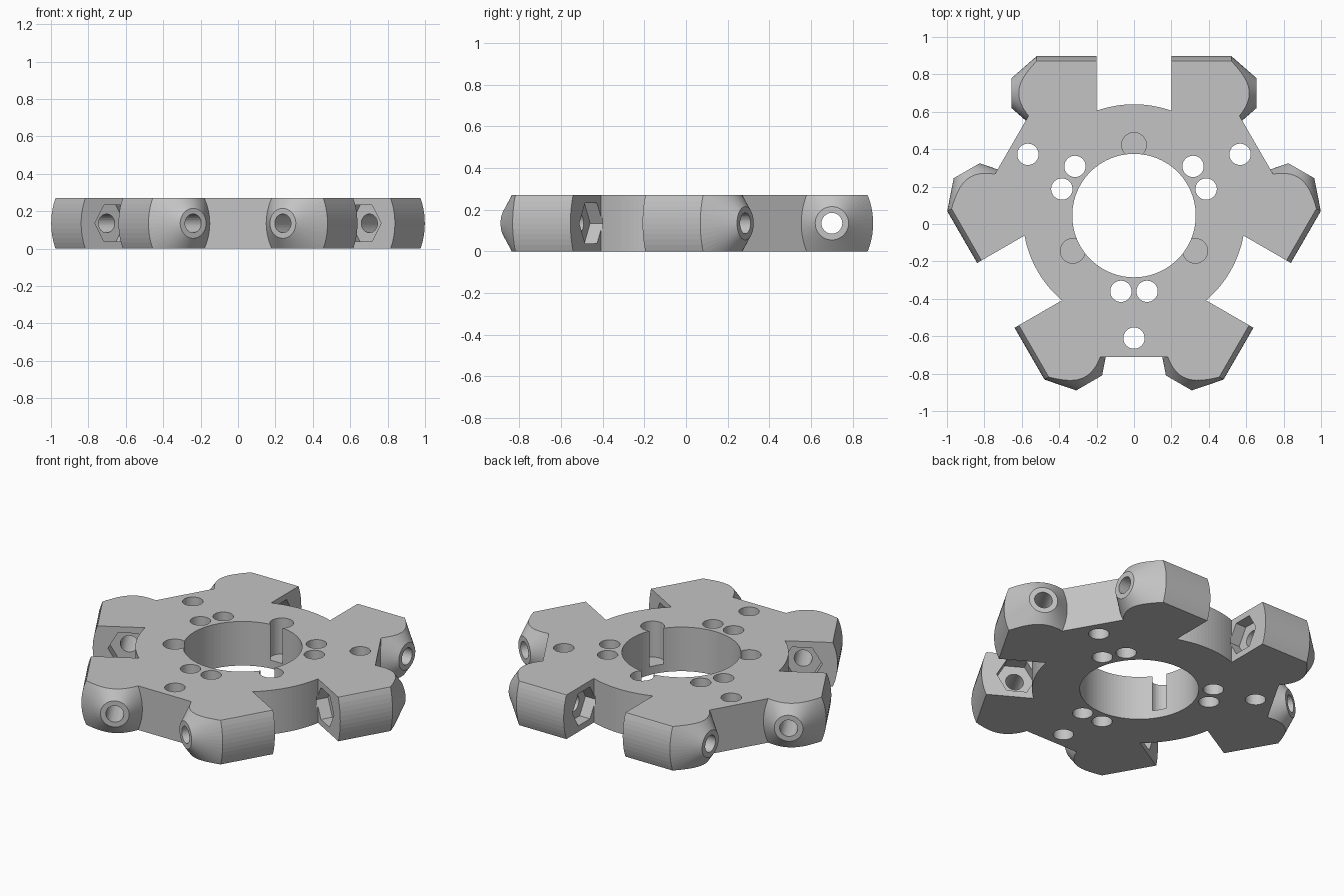
import bpy, bmesh
from math import cos, sin, pi, radians, sqrt
from mathutils import Matrix, Vector

if "Cube" in bpy.data.objects:
    bpy.data.objects.remove(bpy.data.objects["Cube"])

HEIGHT = 0.27
MID = HEIGHT / 2
DISC = 0.595      # radius of the notch floors
FLAT = 0.755      # centre to the flat sides
AXIS = 0.655      # centre to the cross-bore axis
SHIFT = Matrix.Translation((0, 0.045, 0))
TURNS = [Matrix.Rotation(radians(a), 4, "Z") for a in (0, 120, 240)]

grey = bpy.data.materials.new("plain grey")
grey.use_nodes = True
grey.diffuse_color = (0.55, 0.55, 0.55, 1)
grey.node_tree.nodes["Principled BSDF"].inputs["Base Color"].default_value = grey.diffuse_color


def loft(name, rings, matrix=Matrix()):
    """Closed solid through rings that have equal point counts."""
    bm = bmesh.new()
    loops = [[bm.verts.new(matrix @ Vector(p)) for p in ring] for ring in rings]
    for a, b in zip(loops, loops[1:]):
        for i in range(len(a)):
            j = (i + 1) % len(a)
            bm.faces.new((a[i], a[j], b[j], b[i]))
    bm.faces.new(loops[0][::-1])
    bm.faces.new(loops[-1])
    bmesh.ops.recalc_face_normals(bm, faces=bm.faces)
    mesh = bpy.data.meshes.new(name)
    bm.to_mesh(mesh)
    bm.free()
    mesh.materials.append(grey)
    obj = bpy.data.objects.new(name, mesh)
    bpy.context.scene.collection.objects.link(obj)
    return obj


def prism(name, outline, low, high, matrix=Matrix()):
    return loft(name, [[(x, y, z) for x, y in outline] for z in (low, high)], matrix)


def circle(x, y, r, n=40):
    return [(x + r * cos(2 * pi * i / n), y + r * sin(2 * pi * i / n)) for i in range(n)]


def ring_x(x, ry, rz, n=64):
    """Ring around the cross-bore axis."""
    return [(x, AXIS + ry * cos(2 * pi * i / n), MID + rz * sin(2 * pi * i / n)) for i in range(n)]


def combine(target, tool, operation="DIFFERENCE"):
    mod = target.modifiers.new("combine", "BOOLEAN")
    mod.operation, mod.solver, mod.object = operation, "EXACT", tool
    tool.hide_render = True
    bpy.context.view_layer.objects.active = target
    bpy.ops.object.modifier_apply(modifier=mod.name)
    bpy.data.objects.remove(tool)


# Plate: three flat sides whose ends run into the lugs
edge = (FLAT - 0.3) / cos(radians(30))
outline = []
for turn in TURNS:
    outline += [(turn @ Vector((x, 0.6, 0))).to_2d() for x in (edge, -edge)]
hub = prism("hub_plate", outline, -0.05, HEIGHT + 0.05)

# Lugs: a spindle per notch with tapered ends
for turn in TURNS:
    spindle = loft("lug_pair", [ring_x(-0.655, 0.08, 0.08), ring_x(-0.52, 0.198, 0.27),
                                ring_x(0.52, 0.198, 0.27), ring_x(0.655, 0.08, 0.08)], turn)
    combine(hub, spindle, "UNION")

# Flat top and bottom
slab = prism("slab", [(-2, -2), (2, -2), (2, 2), (-2, 2)], 0, HEIGHT)
combine(hub, slab, "INTERSECT")

# Notch with a round floor
notch = [(0.2, 1.2), (-0.2, 1.2)]
for i in range(17):
    x = -0.2 + 0.4 * i / 16
    notch.append((x, sqrt(DISC ** 2 - x ** 2)))

for turn in TURNS:
    combine(hub, prism("notch", notch, -1, 1, turn))
    # Cross bore and hexagonal nut pockets
    combine(hub, loft("cross_bore", [ring_x(x, 0.05, 0.05, 32) for x in (-0.8, 0.8)], turn))
    for side in (-1, 1):
        combine(hub, loft("nut_pocket", [ring_x(side * x, 0.113, 0.113, 6) for x in (0.19, 0.27)], turn))
    # Screw holes behind each flat side
    for x, y, r in ((0, -0.655, 0.057), (0.07, -0.405, 0.057), (-0.07, -0.405, 0.057)):
        combine(hub, prism("screw_hole", circle(x, y, r), -1, 1, turn))

# Centre bore and blind pin slots
combine(hub, prism("centre_bore", circle(0, 0, 0.33, 96), -1, 1))
for turn in TURNS:
    combine(hub, prism("pin_slot", circle(0, 0.378, 0.066), 0.05, 1, turn))

hub.data.transform(SHIFT)
